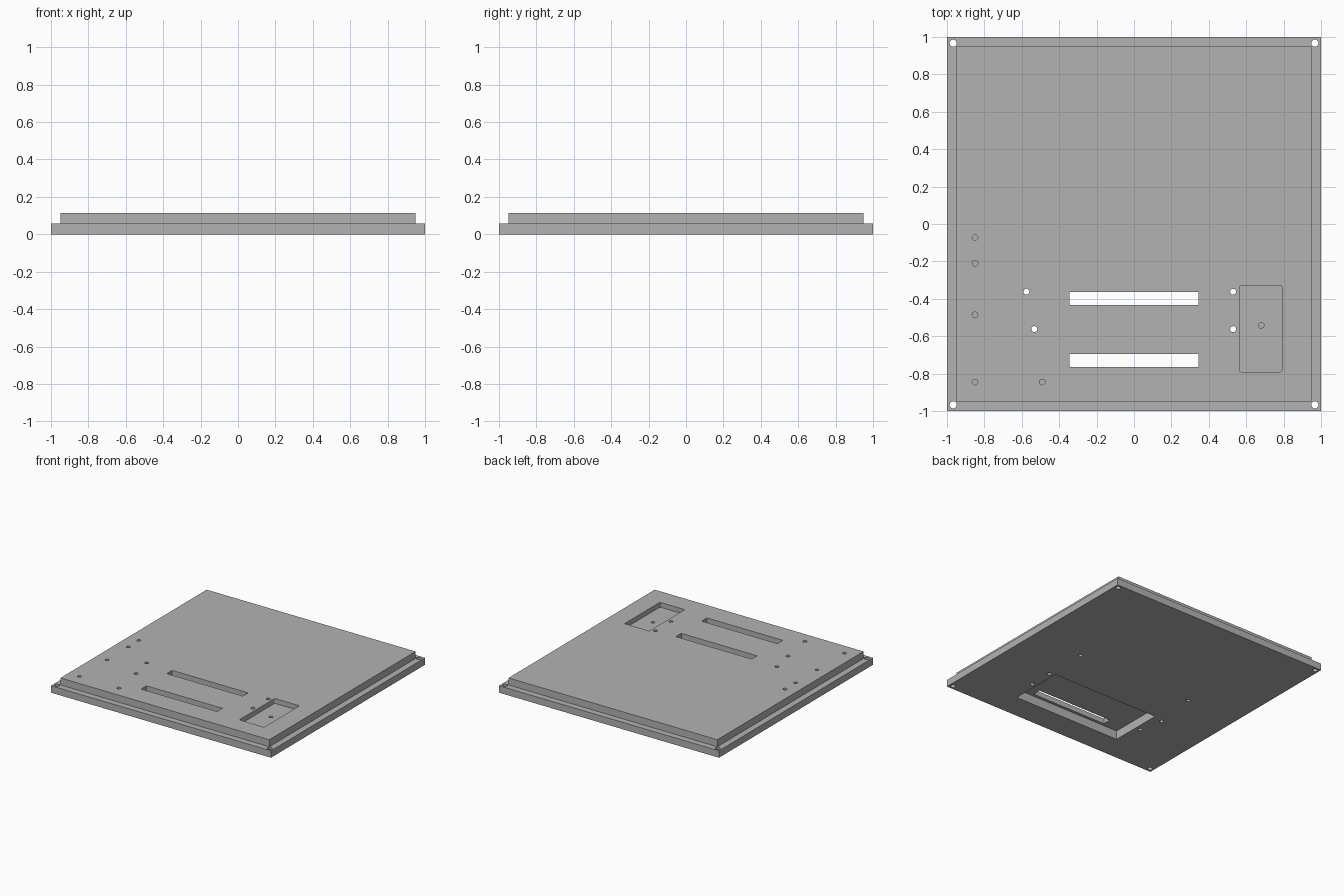
import bpy
import bmesh
from mathutils import Matrix, Vector

old = bpy.data.objects.get("Cube")
if old:
    bpy.data.objects.remove(old, do_unlink=True)

STEP, TOP = 0.057, 0.115      # rim height and full height
OVER = 0.05                   # how far cutters run past a surface

grey = bpy.data.materials.new("plain grey")
grey.use_nodes = True
colour = (0.45, 0.45, 0.45, 1)
grey.diffuse_color = colour
grey.node_tree.nodes["Principled BSDF"].inputs["Base Color"].default_value = colour


def finish(name, bm):
    mesh = bpy.data.meshes.new(name)
    bm.to_mesh(mesh)
    bm.free()
    mesh.materials.append(grey)
    obj = bpy.data.objects.new(name, mesh)
    bpy.context.scene.collection.objects.link(obj)
    return obj


def box(bm, x0, x1, y0, y1, z0, z1):
    size = Vector((x1 - x0, y1 - y0, z1 - z0))
    centre = Vector((x0 + x1, y0 + y1, z0 + z1)) / 2
    bmesh.ops.create_cube(bm, size=1, matrix=Matrix.Translation(centre) @ Matrix.Diagonal(size.to_4d()))


def box_cutter(name, *bounds, corner=0):
    bm = bmesh.new()
    box(bm, *bounds)
    if corner:
        upright = [e for e in bm.edges if abs(e.verts[0].co.z - e.verts[1].co.z) > 0.01]
        bmesh.ops.bevel(bm, geom=upright, offset=corner, segments=3, profile=0.5, affect='EDGES')
    return finish(name, bm)


def hole_cutter(x, y, radius, z0, z1):
    bm = bmesh.new()
    bmesh.ops.create_cone(bm, cap_ends=True, segments=32, radius1=radius, radius2=radius,
                          depth=z1 - z0, matrix=Matrix.Translation((x, y, (z0 + z1) / 2)))
    return finish("hole_cutter", bm)


# Stepped plate: a square slab with a raised inner field
bm = bmesh.new()
box(bm, -1, 1, -1, 1, 0, STEP)
top = [f for f in bm.faces if f.normal.z > 0.5]
bmesh.ops.inset_region(bm, faces=top, thickness=0.072)
raised = bmesh.ops.extrude_face_region(bm, geom=top)
bmesh.ops.delete(bm, geom=top, context='FACES')
bmesh.ops.translate(bm, vec=(0, 0, TOP - STEP),
                    verts=[g for g in raised["geom"] if isinstance(g, bmesh.types.BMVert)])
bmesh.ops.recalc_face_normals(bm, faces=bm.faces)
plate = finish("stepped_plate", bm)

# Recesses: shallow one on top, wide one underneath
cutters = [
    box_cutter("top_pocket_cutter", 0.565, 0.79, -0.79, -0.33, TOP - 0.04, TOP + OVER, corner=0.008),
    box_cutter("bottom_pocket_cutter", -0.49, 0.49, -0.788, -0.338, -OVER, 0.072),
]

# Two long slots through the plate
for y in (-0.3975, -0.73):
    cutters.append(box_cutter("slot_cutter", -0.345, 0.345, y - 0.035, y + 0.035, -OVER, TOP + OVER))

# Corner holes and inner through holes
for x in (-0.967, 0.967):
    for y in (-0.967, 0.967):
        cutters.append(hole_cutter(x, y, 0.019, -OVER, TOP + OVER))
for x, y in ((-0.575, -0.362), (-0.533, -0.562), (0.53, -0.362), (0.53, -0.562)):
    cutters.append(hole_cutter(x, y, 0.016, -OVER, TOP + OVER))

# Blind holes from above and from below
for x, y in ((-0.85, -0.072), (-0.85, -0.21), (-0.85, -0.486), (-0.85, -0.845),
             (-0.49, -0.845), (0.68, -0.542)):
    cutters.append(hole_cutter(x, y, 0.015, 0.04, TOP + OVER))
for x in (-0.53, 0.53):
    cutters.append(hole_cutter(x, 0.005, 0.015, -OVER, 0.06))

# Cut everything, then drop the cutters
bpy.context.view_layer.objects.active = plate
for cutter in cutters:
    mod = plate.modifiers.new("cut", 'BOOLEAN')
    mod.operation = 'DIFFERENCE'
    mod.solver = 'EXACT'
    mod.object = cutter
    bpy.ops.object.modifier_apply(modifier=mod.name)
    bpy.data.objects.remove(cutter, do_unlink=True)

# Smooth hole walls, crisp edges
plate.select_set(True)
bpy.ops.object.shade_smooth_by_angle()
